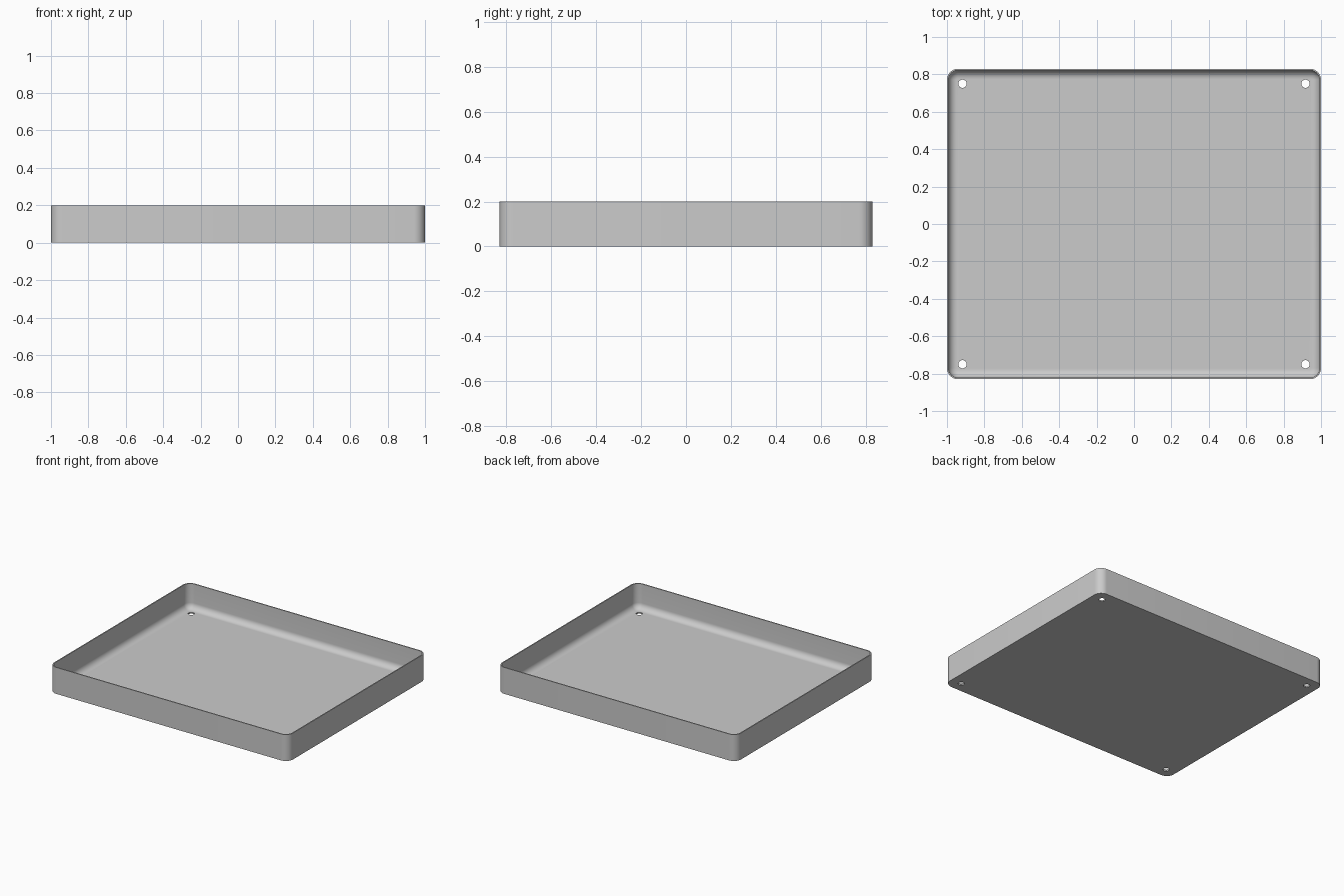
import bpy, bmesh
from math import sin, cos, pi

if "Cube" in bpy.data.objects:
    bpy.data.objects.remove(bpy.data.objects["Cube"], do_unlink=True)

HALF_X, HALF_Y, HEIGHT = 1.0, 0.83, 0.2
CORNER, WALL, FLOOR, COVE = 0.06, 0.008, 0.01, 0.046
STEPS = 10

grey = bpy.data.materials.new("light grey")
grey.use_nodes = True
colour = (0.6, 0.6, 0.6, 1)
grey.diffuse_color = colour
grey.node_tree.nodes["Principled BSDF"].inputs["Base Color"].default_value = colour


def add_object(name, bm):
    bmesh.ops.recalc_face_normals(bm, faces=bm.faces)
    mesh = bpy.data.meshes.new(name)
    bm.to_mesh(mesh)
    bm.free()
    mesh.materials.append(grey)
    ob = bpy.data.objects.new(name, mesh)
    bpy.context.collection.objects.link(ob)
    return ob


def rounded_ring(bm, inset, z):
    """Rounded rectangle, parallel to the outer outline."""
    radius = CORNER - inset
    ring = []
    for q, (sx, sy) in enumerate([(1, 1), (-1, 1), (-1, -1), (1, -1)]):
        for i in range(STEPS + 1):
            a = (q + i / STEPS) * pi / 2
            ring.append(bm.verts.new((sx * (HALF_X - CORNER) + radius * cos(a),
                                      sy * (HALF_Y - CORNER) + radius * sin(a), z)))
    return ring


# Tray: outer wall, rim, inner wall, then a rounded cove down to the floor
profile = [(0, 0), (0, HEIGHT), (WALL, HEIGHT)]
for i in range(STEPS + 1):
    a = i / STEPS * pi / 2
    profile.append((WALL + COVE * (1 - cos(a)), FLOOR + COVE * (1 - sin(a))))

bm = bmesh.new()
rings = [rounded_ring(bm, inset, z) for inset, z in profile]
for lower, upper in zip(rings, rings[1:]):
    for i in range(len(lower)):
        j = (i + 1) % len(lower)
        bm.faces.new((lower[i], lower[j], upper[j], upper[i]))
bm.faces.new(rings[0])
bm.faces.new(rings[-1])
tray = add_object("tray", bm)

# Four drain holes near the corners
bm = bmesh.new()
for sx in (-1, 1):
    for sy in (-1, 1):
        made = bmesh.ops.create_cone(bm, cap_ends=True, segments=32,
                                     radius1=0.022, radius2=0.022, depth=0.1)
        bmesh.ops.translate(bm, verts=made["verts"], vec=(sx * 0.917, sy * 0.75, 0))
cutter = add_object("hole_cutter", bm)
cutter.hide_render = True

cut = tray.modifiers.new("holes", "BOOLEAN")
cut.operation = "DIFFERENCE"
cut.solver = "EXACT"
cut.object = cutter

bpy.ops.object.select_all(action="DESELECT")
bpy.context.view_layer.objects.active = tray
tray.select_set(True)
bpy.ops.object.modifier_apply(modifier=cut.name)
bpy.data.objects.remove(cutter, do_unlink=True)
bpy.ops.object.shade_smooth_by_angle(angle=pi / 6)
